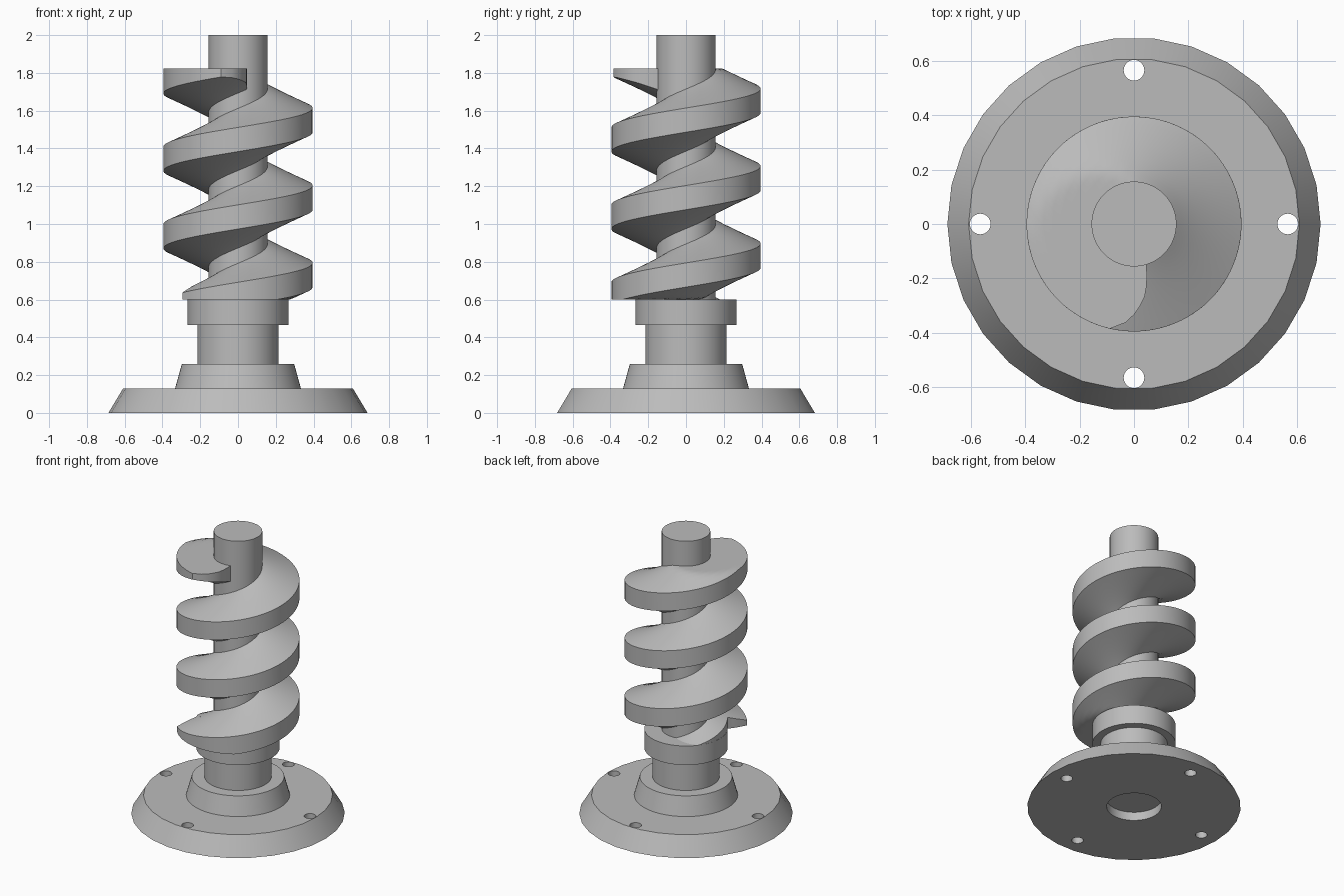
import bpy, bmesh, math

cube = bpy.data.objects.get("Cube")
if cube:
    bpy.data.objects.remove(cube, do_unlink=True)

steel = bpy.data.materials.new("plain grey")
steel.use_nodes = True
GREY = (0.5, 0.5, 0.5, 1)
steel.diffuse_color = GREY
steel.node_tree.nodes["Principled BSDF"].inputs["Base Color"].default_value = GREY

SHAFT_R, FLIGHT_R = 0.156, 0.395
FLOOR, CEILING, PITCH = 0.6, 1.823, 0.41


def finish(name, bm):
    """Turn a bmesh into a shaded object."""
    bmesh.ops.remove_doubles(bm, verts=bm.verts, dist=1e-5)
    bmesh.ops.recalc_face_normals(bm, faces=bm.faces)
    mesh = bpy.data.meshes.new(name)
    bm.to_mesh(mesh)
    bm.free()
    mesh.materials.append(steel)
    obj = bpy.data.objects.new(name, mesh)
    bpy.context.collection.objects.link(obj)
    return obj


def shade(obj):
    bpy.ops.object.select_all(action='DESELECT')
    obj.select_set(True)
    bpy.context.view_layer.objects.active = obj
    bpy.ops.object.shade_smooth_by_angle(angle=math.radians(30))


def lathe(name, profile, sides):
    """Revolve an (r, z) profile around the z axis."""
    bm = bmesh.new()
    rings = [[bm.verts.new((r * math.cos(a), r * math.sin(a), z))
              for a in (math.tau * i / sides for i in range(sides))]
             for r, z in profile]
    for low, high in zip(rings, rings[1:]):
        for i in range(sides):
            j = (i + 1) % sides
            bm.faces.new((low[i], low[j], high[j], high[i]))
    bm.faces.new(rings[0])
    bm.faces.new(rings[-1])
    return finish(name, bm)


def lookup(table, r):
    """Linear interpolation in a short (radius, angle) table."""
    for (r0, a0), (r1, a1) in zip(table, table[1:]):
        if r <= r1:
            return a0 + (a1 - a0) * (r - r0) / (r1 - r0)
    return table[-1][1]


def screw(name, r_out, start, end, steps, count=9):
    """Helical band with a tapered section, trimmed flat at both heights."""
    bm = bmesh.new()
    r_in = SHAFT_R - 0.01
    radii = [r_in + (r_out - r_in) * i / (count - 1) for i in range(count)]
    section = [(r, -1) for r in radii] + [(r, 1) for r in reversed(radii)]
    rows = []
    for s in range(steps + 1):
        row = []
        for r, side in section:
            a = lookup(start, r) + (lookup(end, r) - lookup(start, r)) * s / steps
            half = 0.064 + 0.42 * (FLIGHT_R - r)
            z = 0.525 + PITCH * (a - 180) / 360 + side * half
            t = math.radians(a)
            z = min(max(z, FLOOR), CEILING)
            row.append(bm.verts.new((r * math.cos(t), r * math.sin(t), z)))
        rows.append(row)
    n = len(section)
    for a, b in zip(rows, rows[1:]):
        for i in range(n):
            j = (i + 1) % n
            bm.faces.new((a[i], a[j], b[j], b[i]))
    for row in (rows[0], rows[-1]):
        for i in range(count - 1):
            bm.faces.new((row[i], row[i + 1], row[n - 2 - i], row[n - 1 - i]))
    bmesh.ops.dissolve_degenerate(bm, edges=bm.edges, dist=1e-5)
    return finish(name, bm)


# Flange with a shallow socket underneath
flange = lathe("base_flange", [(0.176, 0.06), (0.176, 0), (0.686, 0), (0.608, 0.13)], 30)

# Four bolt holes
for k in range(4):
    a = k * math.pi / 2
    bpy.ops.mesh.primitive_cylinder_add(
        vertices=32, radius=0.038, depth=0.5,
        location=(0.565 * math.cos(a), 0.565 * math.sin(a), 0.06))
    cutter = bpy.context.object
    cutter.hide_render = True
    mod = flange.modifiers.new("bolt_hole", 'BOOLEAN')
    mod.operation, mod.solver, mod.object = 'DIFFERENCE', 'EXACT', cutter
    bpy.context.view_layer.objects.active = flange
    bpy.ops.object.modifier_apply(modifier=mod.name)
    bpy.data.objects.remove(cutter, do_unlink=True)
shade(flange)

# Hub, neck, collar and shaft
shade(lathe("hub", [(0.333, 0.13), (0.297, 0.26)], 64))
shade(lathe("neck", [(0.215, 0.26), (0.215, 0.465)], 64))
shade(lathe("collar", [(0.268, 0.465), (0.268, FLOOR)], 64))
shade(lathe("shaft", [(SHAFT_R, FLOOR), (SHAFT_R, 2)], 64))

# Screw flight, and the ramp that leads into it on top of the collar
flight_start = [(0.14, 195), (0.268, 214), (FLIGHT_R, 222)]
flight_end = [(0.14, 1368), (0.265, 1359), (0.32, 1352), (0.36, 1346), (FLIGHT_R, 1337)]
shade(screw("screw_flight", FLIGHT_R, flight_start, flight_end, 240))
shade(screw("lead_in_ramp", 0.267, [(0.14, 95), (0.267, 142)], [(0.14, 225), (0.267, 225)], 30))
